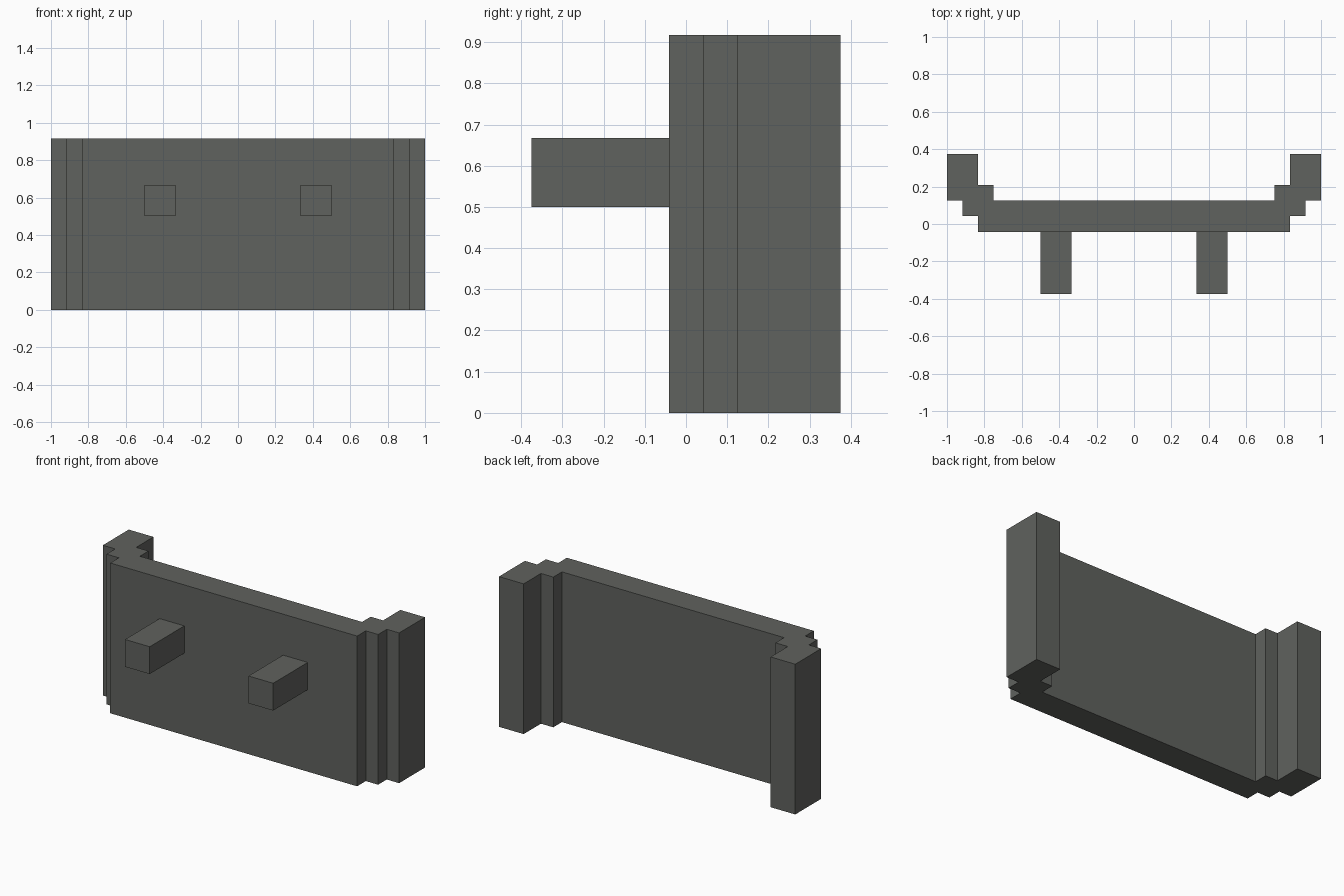
import bpy, bmesh

cube = bpy.data.objects.get("Cube")
if cube:
    bpy.data.objects.remove(cube, do_unlink=True)

U = 1 / 12            # grid module
HEIGHT = 11 * U

# Single dark grey material
grey = bpy.data.materials.new("dark_grey")
grey.use_nodes = True
colour = (0.117, 0.122, 0.112, 1)
grey.diffuse_color = colour
bsdf = grey.node_tree.nodes["Principled BSDF"]
bsdf.inputs["Base Color"].default_value = colour
bsdf.inputs["Roughness"].default_value = 0.8


def prism(name, outline, z0, z1):
    """Extrude a plan outline (in modules) from z0 to z1."""
    bm = bmesh.new()
    face = bm.faces.new([bm.verts.new((x * U, y * U, z0)) for x, y in outline])
    ext = bmesh.ops.extrude_face_region(bm, geom=[face])
    top = [v for v in ext["geom"] if isinstance(v, bmesh.types.BMVert)]
    bmesh.ops.translate(bm, verts=top, vec=(0, 0, z1 - z0))
    bmesh.ops.recalc_face_normals(bm, faces=bm.faces)
    mesh = bpy.data.meshes.new(name)
    bm.to_mesh(mesh)
    bm.free()
    mesh.materials.append(grey)
    obj = bpy.data.objects.new(name, mesh)
    bpy.context.collection.objects.link(obj)
    return obj


# Wall panel with stepped ends turning backwards: half plan, front to back
half = [(10, -0.5), (10, 0.5), (11, 0.5), (11, 1.5), (12, 1.5), (12, 4.5),
        (10, 4.5), (10, 2.5), (9, 2.5), (9, 1.5)]
prism("stepped_panel", half + [(-x, y) for x, y in reversed(half)], 0, HEIGHT)

# Two square pegs on the front
for side, x in (("left", 4), ("right", -6)):
    prism(side + "_peg", [(x, -4.5), (x + 2, -4.5), (x + 2, -0.5), (x, -0.5)],
          6 * U, 8 * U)
